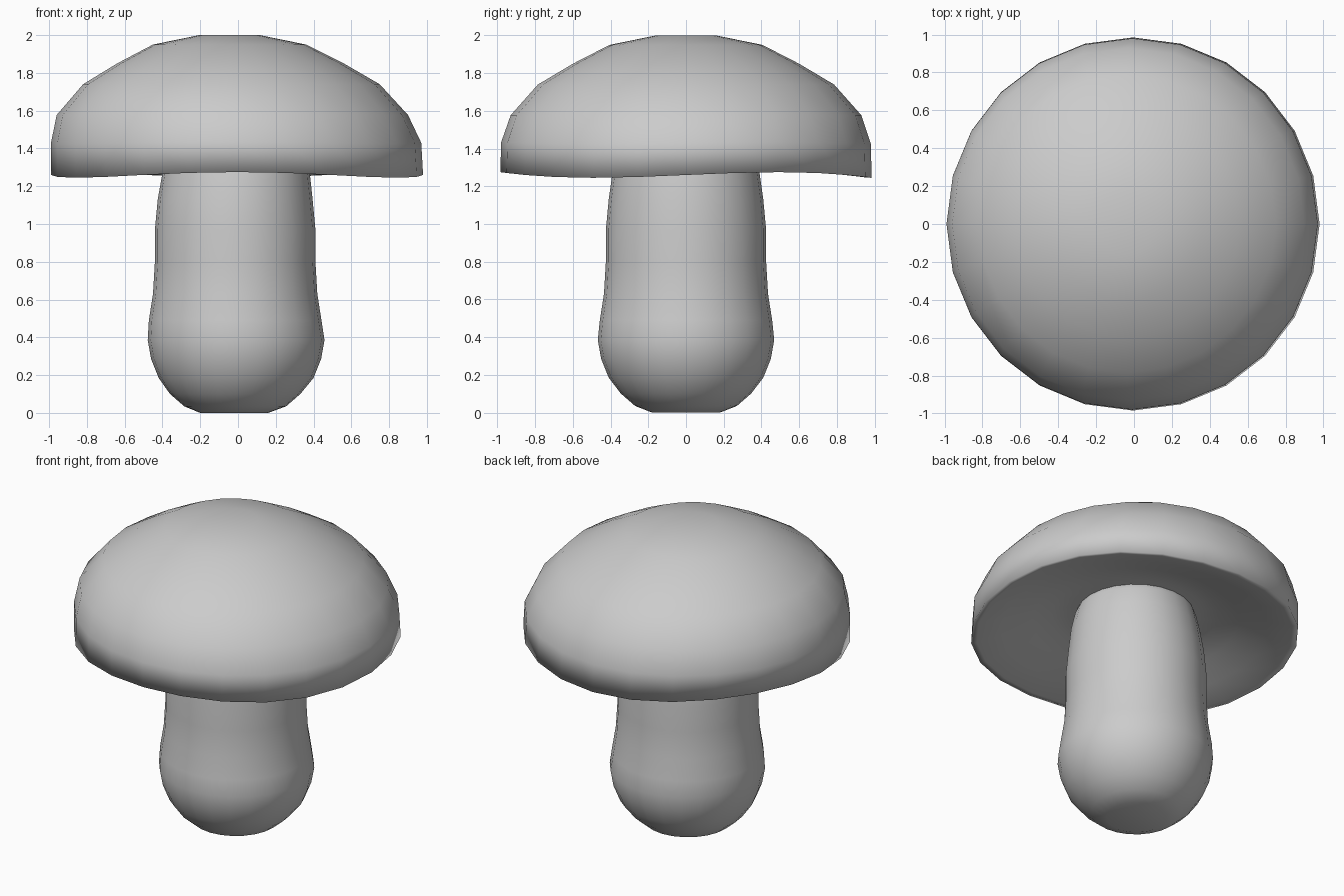
import bpy, bmesh, math

if "Cube" in bpy.data.objects:
    bpy.data.objects.remove(bpy.data.objects["Cube"])

SIDES = 24


def lathe(name, profile, wave=0.0):
    """Revolve (radius, z, x shift, wave weight) rings into a closed smooth body."""
    bm = bmesh.new()
    rings = []
    for r, z, dx, w in profile:
        ring = []
        for i in range(SIDES):
            a = 2 * math.pi * i / SIDES
            dz = wave * w * math.sin(3 * a)
            ring.append(bm.verts.new((dx + r * math.cos(a), r * math.sin(a), z + dz)))
        rings.append(ring)
    for a, b in zip(rings, rings[1:]):
        for i in range(SIDES):
            j = (i + 1) % SIDES
            bm.faces.new((a[i], a[j], b[j], b[i]))
    # close both ends with triangle fans
    for ring, (r, z, dx, w) in ((rings[0], profile[0]), (rings[-1], profile[-1])):
        centre = bm.verts.new((dx, 0, z))
        for i in range(SIDES):
            bm.faces.new((ring[i], ring[(i + 1) % SIDES], centre))
    bmesh.ops.recalc_face_normals(bm, faces=bm.faces)
    for f in bm.faces:
        f.smooth = True
    mesh = bpy.data.meshes.new(name)
    bm.to_mesh(mesh)
    bm.free()
    obj = bpy.data.objects.new(name, mesh)
    bpy.context.collection.objects.link(obj)
    return obj


# Stem: bulbous base, slim neck tucked into the cap
lathe("stem", [
    (0.18, 0.00, -0.02, 0), (0.27, 0.035, -0.015, 0), (0.345, 0.10, -0.015, 0),
    (0.41, 0.185, -0.01, 0), (0.45, 0.285, -0.01, 0), (0.468, 0.385, -0.01, 0),
    (0.457, 0.49, -0.015, 0), (0.435, 0.63, -0.015, 0), (0.425, 0.80, -0.015, 0),
    (0.425, 0.97, -0.015, 0), (0.41, 1.13, -0.015, 0), (0.39, 1.27, -0.01, 0),
    (0.365, 1.38, -0.01, 0), (0.33, 1.46, -0.01, 0),
])

# Cap: dome, slightly wavy rim and hollowed underside
lathe("cap", [
    (0.16, 2.00, -0.045, 0), (0.405, 1.95, -0.045, 0), (0.60, 1.85, -0.04, 0),
    (0.785, 1.74, -0.035, 0), (0.93, 1.577, -0.03, 0), (0.98, 1.43, -0.01, 0.3),
    (0.985, 1.26, -0.005, 1), (0.95, 1.262, -0.005, 1), (0.80, 1.305, -0.005, 0.6),
    (0.62, 1.36, -0.01, 0.2), (0.50, 1.40, -0.01, 0), (0.40, 1.41, -0.01, 0),
    (0.30, 1.41, -0.01, 0),
], wave=0.015)
